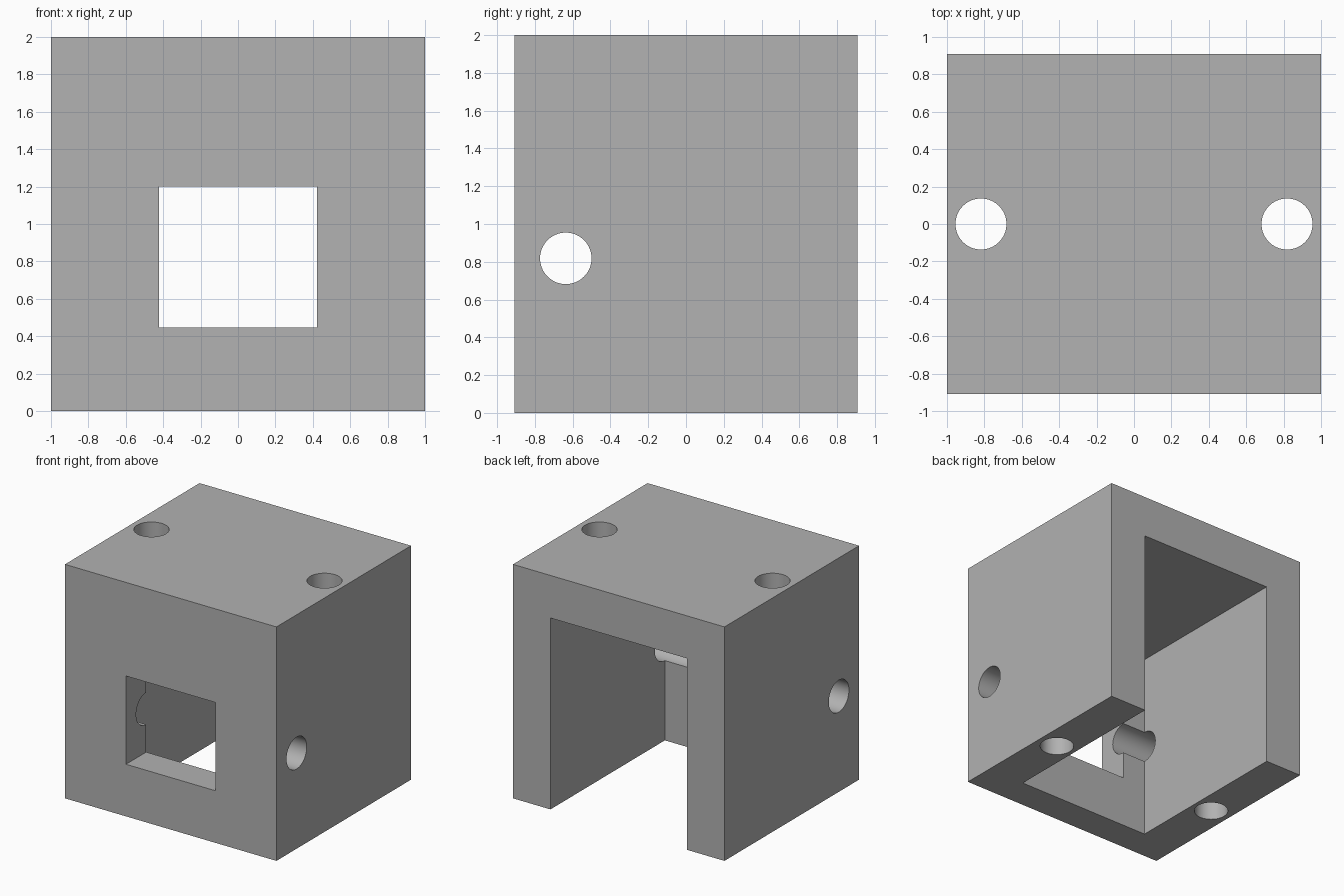
import bpy
import bmesh
from math import pi
from mathutils import Matrix, Vector

default_cube = bpy.data.objects.get("Cube")
if default_cube:
    bpy.data.objects.remove(default_cube)

U = 1 / 11  # design module

grey = bpy.data.materials.new("plain grey")
grey.use_nodes = True
colour = (0.445, 0.445, 0.445, 1)
grey.diffuse_color = colour
grey.node_tree.nodes["Principled BSDF"].inputs["Base Color"].default_value = colour


def add_object(name, bm):
    mesh = bpy.data.meshes.new(name)
    bm.to_mesh(mesh)
    bm.free()
    mesh.materials.append(grey)
    obj = bpy.data.objects.new(name, mesh)
    bpy.context.collection.objects.link(obj)
    return obj


def box(name, low, high):
    low, high = Vector(low), Vector(high)
    bm = bmesh.new()
    bmesh.ops.create_cube(bm, size=1)
    bmesh.ops.scale(bm, vec=high - low, verts=bm.verts)
    bmesh.ops.translate(bm, vec=(low + high) / 2, verts=bm.verts)
    return add_object(name, bm)


def rod(name, centre, axis):
    bm = bmesh.new()
    turn = Matrix.Rotation(pi / 2, 4, "Y") if axis == "X" else Matrix()
    bmesh.ops.create_cone(bm, cap_ends=True, segments=64, radius1=1.5 * U,
                          radius2=1.5 * U, depth=3,
                          matrix=Matrix.Translation(centre) @ turn)
    return add_object(name, bm)


# Solid housing block
housing = box("housing", (-1, -10 * U, 0), (1, 10 * U, 2))

# Cavity open at the back and bottom, front window, and bolt holes
cutters = [
    box("cavity_cutter", (-7.1 * U, -7 * U, -1), (7.1 * U, 2, 18 * U)),
    box("window_cutter", (-4.65 * U, -2, 4.9 * U), (4.65 * U, 0, 13.2 * U)),
    rod("cross_hole_cutter", (0, -7 * U, 9 * U), "X"),
]
for side, x in (("left", 9 * U), ("right", -9 * U)):
    cutters.append(rod(side + "_bolt_hole_cutter", (x, 0, 1), "Z"))

for cutter in cutters:
    cutter.hide_render = True
    cutter.hide_viewport = True
    cutter.display_type = "WIRE"
    cut = housing.modifiers.new(cutter.name, "BOOLEAN")
    cut.operation = "DIFFERENCE"
    cut.solver = "EXACT"
    cut.object = cutter

# Bake the cuts, then smooth only the round holes
bpy.context.view_layer.update()
graph = bpy.context.evaluated_depsgraph_get()
cut_mesh = bpy.data.meshes.new_from_object(housing.evaluated_get(graph))
housing.modifiers.clear()
housing.data = cut_mesh
cut_mesh.name = "housing"
for cutter in cutters:
    bpy.data.objects.remove(cutter)

bpy.ops.object.select_all(action="DESELECT")
housing.select_set(True)
bpy.context.view_layer.objects.active = housing
bpy.ops.object.shade_smooth_by_angle(angle=pi / 6)
